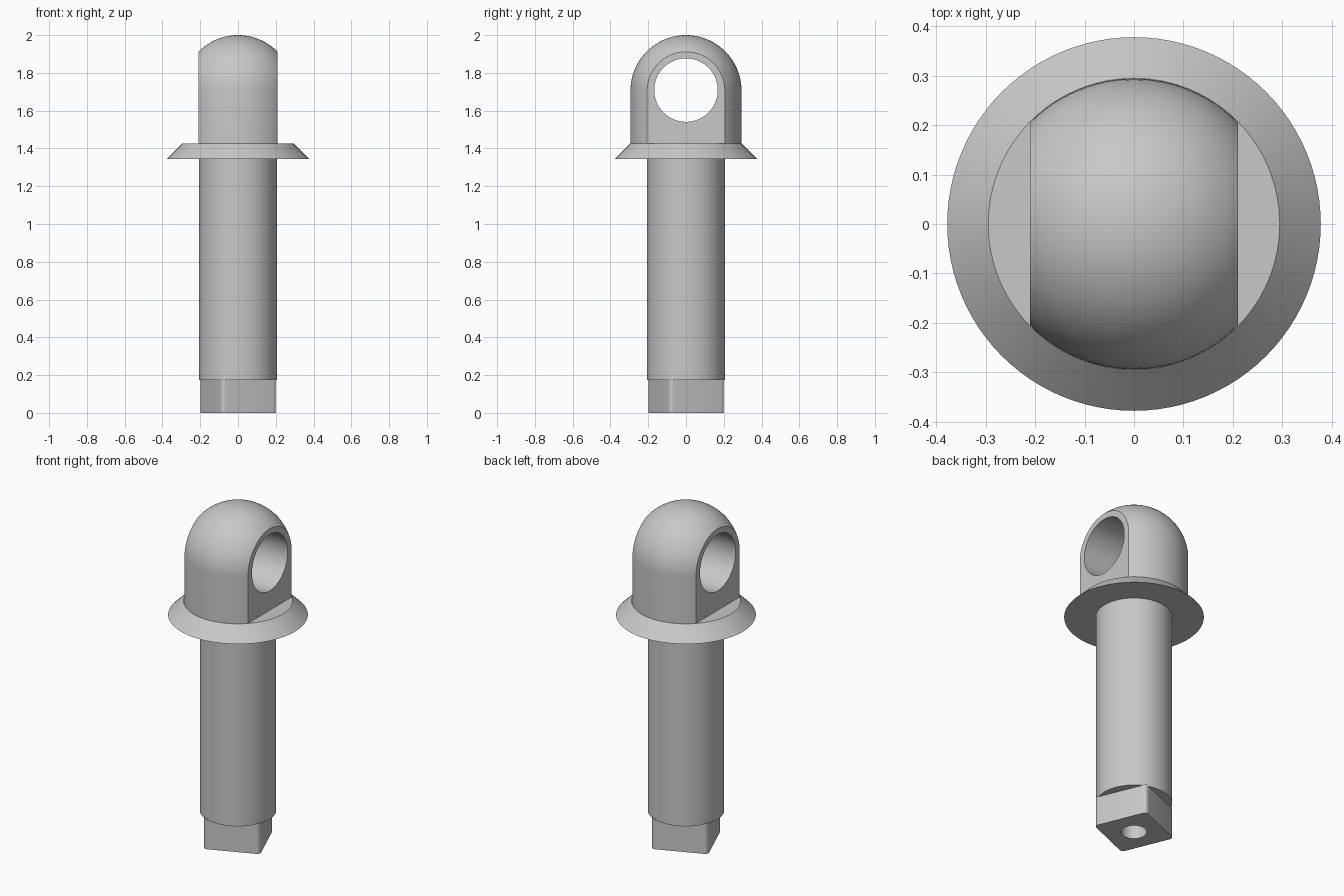
import bpy
import bmesh
from math import radians, sin, cos, pi
from mathutils import Matrix

if "Cube" in bpy.data.objects:
    bpy.data.objects.remove(bpy.data.objects["Cube"])

SEGMENTS = 96
steel = bpy.data.materials.new("grey_steel")
steel.use_nodes = True
steel.diffuse_color = (0.58, 0.58, 0.58, 1)
steel.node_tree.nodes["Principled BSDF"].inputs["Base Color"].default_value = steel.diffuse_color


def finish(bm, name):
    bmesh.ops.recalc_face_normals(bm, faces=bm.faces)
    mesh = bpy.data.meshes.new(name)
    bm.to_mesh(mesh)
    bm.free()
    mesh.materials.append(steel)
    obj = bpy.data.objects.new(name, mesh)
    bpy.context.collection.objects.link(obj)
    return obj


def lathe(name, profile):
    """Revolve (radius, z) points around the z axis."""
    bm = bmesh.new()
    verts = [bm.verts.new((r, 0, z)) for r, z in profile]
    edges = [bm.edges.new(pair) for pair in zip(verts, verts[1:])]
    bmesh.ops.spin(bm, geom=verts + edges, cent=(0, 0, 0), axis=(0, 0, 1),
                   angle=2 * pi, steps=SEGMENTS)
    bmesh.ops.remove_doubles(bm, verts=bm.verts, dist=0.0001)
    return finish(bm, name)


def cylinder(name, radius, depth, matrix):
    bm = bmesh.new()
    bmesh.ops.create_cone(bm, cap_ends=True, segments=SEGMENTS, radius1=radius,
                          radius2=radius, depth=depth, matrix=matrix)
    return finish(bm, name)


def box(name, size, centre):
    bm = bmesh.new()
    bmesh.ops.create_cube(bm, size=1, matrix=Matrix.Translation(centre) @ Matrix.Diagonal((*size, 1)))
    return finish(bm, name)


def activate(obj):
    bpy.ops.object.select_all(action='DESELECT')
    obj.select_set(True)
    bpy.context.view_layer.objects.active = obj


def boolean(obj, cutter, operation):
    activate(obj)
    mod = obj.modifiers.new("cut", 'BOOLEAN')
    mod.object = cutter
    mod.operation = operation
    mod.solver = 'EXACT'
    bpy.ops.object.modifier_apply(modifier=mod.name)


# Domed head, trimmed to two flats and pierced by a cross hole
HEAD_R, DOME_Z = 0.294, 1.706
dome = [(HEAD_R * cos(a), DOME_Z + HEAD_R * sin(a))
        for a in (i * pi / 48 for i in range(24))]
head = lathe("head", [(0, 1.42), (HEAD_R, 1.42)] + dome + [(0, 2.0)])
flats = box("flats_cutter", (0.42, 1, 1), (0, 0, 1.7))
eye = cylinder("eye_cutter", 0.168, 1,
               Matrix.Translation((0, 0, 1.709)) @ Matrix.Rotation(radians(90), 4, 'Y'))
boolean(head, flats, 'INTERSECT')
boolean(head, eye, 'DIFFERENCE')

# Tapered flange and round shaft
flange = lathe("flange", [(0, 1.343), (0.378, 1.343), (0.295, 1.425), (0, 1.425)])
shaft = lathe("shaft", [(0, 0.175), (0.207, 0.175), (0.207, 1.35), (0, 1.35)])

# Square drive end with rounded corners, turned about the axis
drive = box("square_drive", (0.317, 0.317, 0.18), (0, 0, 0.09))
bm = bmesh.new()
bm.from_mesh(drive.data)
upright = [e for e in bm.edges if abs(e.verts[0].co.z - e.verts[1].co.z) > 0.1]
bmesh.ops.bevel(bm, geom=upright, offset=0.023, offset_type='OFFSET',
                segments=6, profile=0.5, affect='EDGES')
bmesh.ops.rotate(bm, verts=bm.verts, matrix=Matrix.Rotation(radians(22.5), 3, 'Z'))
bm.to_mesh(drive.data)
bm.free()

# Blind hole in the bottom end
bore = cylinder("bore_cutter", 0.07, 0.6, Matrix.Identity(4))
for part in (drive, shaft):
    boolean(part, bore, 'DIFFERENCE')

for cutter in (flats, eye, bore):
    bpy.data.objects.remove(cutter)

for part in (head, flange, shaft, drive):
    activate(part)
    bpy.ops.object.shade_smooth_by_angle(angle=radians(30))
